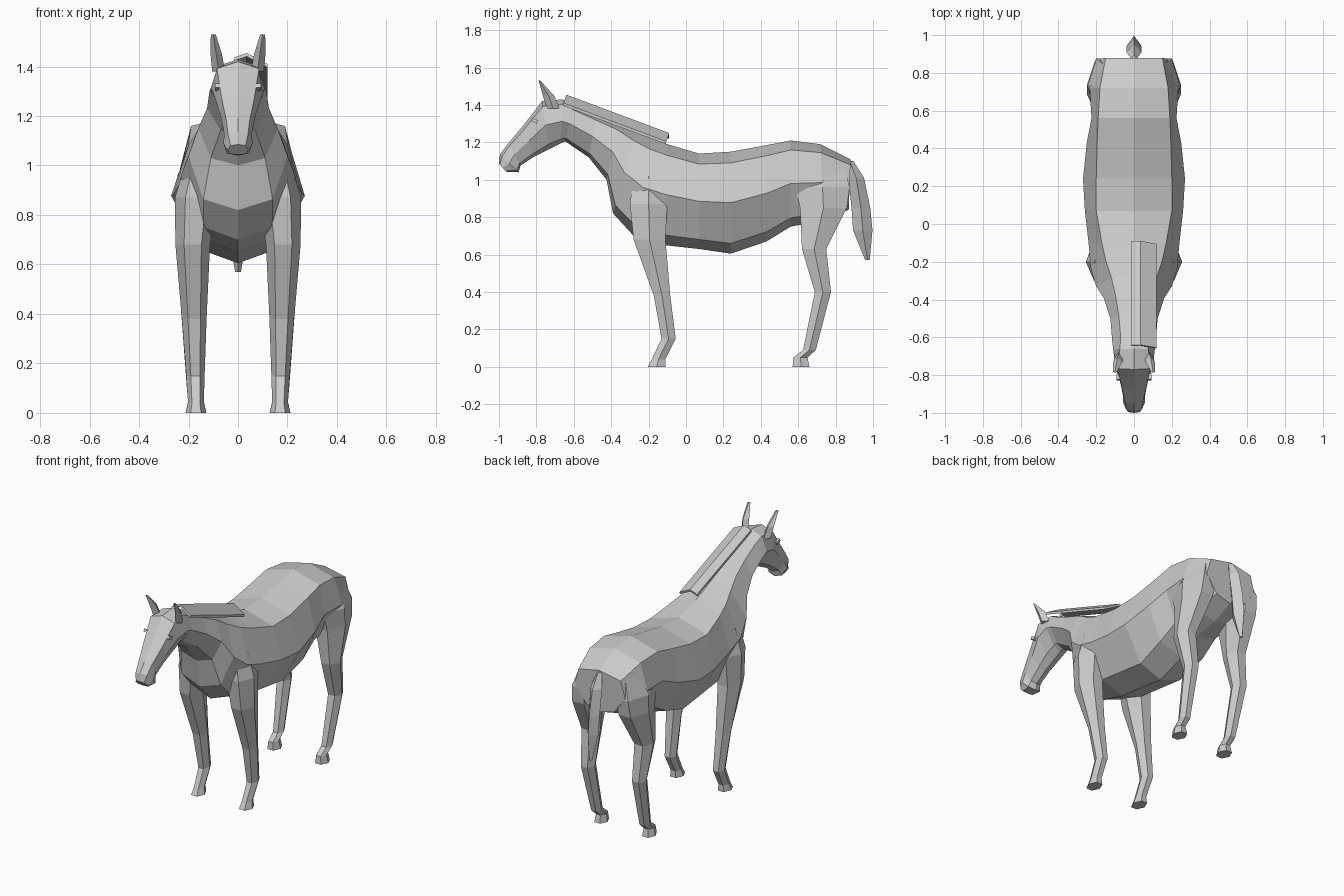
import bpy, bmesh, math
from mathutils import Matrix


def loft(name, rings, mirror=False):
    """Skin a list of equal-length closed rings and cap both ends."""
    bm = bmesh.new()
    vs = [[bm.verts.new(p) for p in ring] for ring in rings]
    n = len(rings[0])
    for a, b in zip(vs, vs[1:]):
        for i in range(n):
            j = (i + 1) % n
            bm.faces.new((a[i], a[j], b[j], b[i]))
    bm.faces.new(vs[0])
    bm.faces.new(vs[-1])
    return finish(name, bm, mirror)


def finish(name, bm, mirror=False):
    bmesh.ops.recalc_face_normals(bm, faces=bm.faces)
    me = bpy.data.meshes.new(name)
    bm.to_mesh(me)
    bm.free()
    ob = bpy.data.objects.new(name, me)
    bpy.context.collection.objects.link(ob)
    if mirror:
        mod = ob.modifiers.new("mirror", 'MIRROR')
        mod.use_mirror_merge = False
    return ob


def body_ring(ty, tz, by, bz, w1, w2, w3):
    """Eight-sided section between a top point and a bottom point."""
    half = [(w, ty + (by - ty) * f, tz + (bz - tz) * f)
            for f, w in ((.11, w1), (.5, w2), (.9, w3))]
    return ([(0, ty, tz)] + half + [(0, by, bz)]
            + [(-x, y, z) for x, y, z in reversed(half)])


def limb_ring(cx, cy, z, rx, ry, n=6):
    """Horizontal polygon with half extents rx, ry."""
    k = max(math.sin(math.tau * i / n) for i in range(n))
    return [(cx + rx * math.cos(math.tau * i / n),
             cy + ry * math.sin(math.tau * i / n) / k, z) for i in range(n)]


# trunk, neck and head: top (y, z), bottom (y, z), three half widths
body = [
    (.88, 1.11, .87, .84, .15, .18, .10),
    (.72, 1.19, .73, .78, .18, .235, .15),
    (.56, 1.21, .56, .75, .19, .225, .15),
    (.43, 1.185, .43, .67, .195, .25, .16),
    (.24, 1.15, .24, .605, .20, .27, .15),
    (.07, 1.14, .07, .63, .20, .26, .15),
    (-.10, 1.19, -.11, .65, .17, .24, .15),
    (-.18, 1.22, -.28, .70, .15, .23, .14),
    (-.27, 1.26, -.39, .82, .12, .20, .14),
    (-.36, 1.30, -.425, 1.0, .10, .16, .11),
    (-.48, 1.345, -.52, 1.12, .08, .125, .07),
    (-.60, 1.395, -.645, 1.205, .07, .115, .05),
    (-.66, 1.43, -.67, 1.195, .075, .11, .05),
    (-.77, 1.42, -.73, 1.165, .085, .10, .05),
    (-.87, 1.29, -.81, 1.125, .066, .072, .04),
    (-.95, 1.195, -.885, 1.075, .047, .057, .035),
    (-.995, 1.135, -.895, 1.04, .04, .058, .045),
    (-1.0, 1.085, -.96, 1.043, .03, .042, .035),
]
loft("body", [body_ring(*s) for s in body])

# legs
loft("front_leg", [limb_ring(*s) for s in (
    (.15, -.20, 1.02, .06, .08),
    (.17, -.20, .87, .085, .10),
    (.183, -.195, .68, .07, .085),
    (.177, -.128, .38, .05, .044),
    (.172, -.093, .15, .037, .038),
    (.170, -.147, .04, .032, .036),
    (.170, -.157, 0, .042, .047))], mirror=True)
loft("hind_leg", [limb_ring(*s) for s in (
    (.13, .745, 1.08, .06, .10),
    (.155, .73, .96, .09, .145),
    (.165, .735, .85, .085, .125),
    (.188, .685, .63, .06, .065),
    (.182, .732, .40, .047, .043),
    (.172, .66, .09, .034, .034),
    (.170, .612, .05, .031, .038),
    (.170, .615, 0, .042, .045))], mirror=True)

# tail
loft("tail", [limb_ring(0, *s, n=4) for s in (
    (.875, 1.10, .015, .02),
    (.91, 1.01, .04, .042),
    (.935, .85, .04, .05),
    (.945, .73, .038, .052),
    (.97, .57, .012, .012))])

# ears
loft("ear", [limb_ring(*s, n=4) for s in (
    (.078, -.71, 1.38, .026, .035),
    (.088, -.735, 1.45, .023, .03),
    (.10, -.783, 1.53, .010, .005))], mirror=True)

# eyes
bm = bmesh.new()
bmesh.ops.create_cube(bm, size=1, matrix=Matrix.Translation((.081, -.81, 1.316))
                      @ Matrix.Rotation(math.radians(-25), 4, 'X')
                      @ Matrix.Diagonal((.022, .034, .018, 1)))
finish("eye", bm, mirror=True)


# mane: thin bent slab falling to one side of the crest
def mane_ring(y, z):
    top = [(-.015, y, z - .018), (.035, y, z), (.12, y - .015, z - .045)]
    return top + [(x, yy - .004, zz - .014) for x, yy, zz in reversed(top)]


loft("mane", [mane_ring(-.09, 1.25), mane_ring(-.64, 1.455)])
